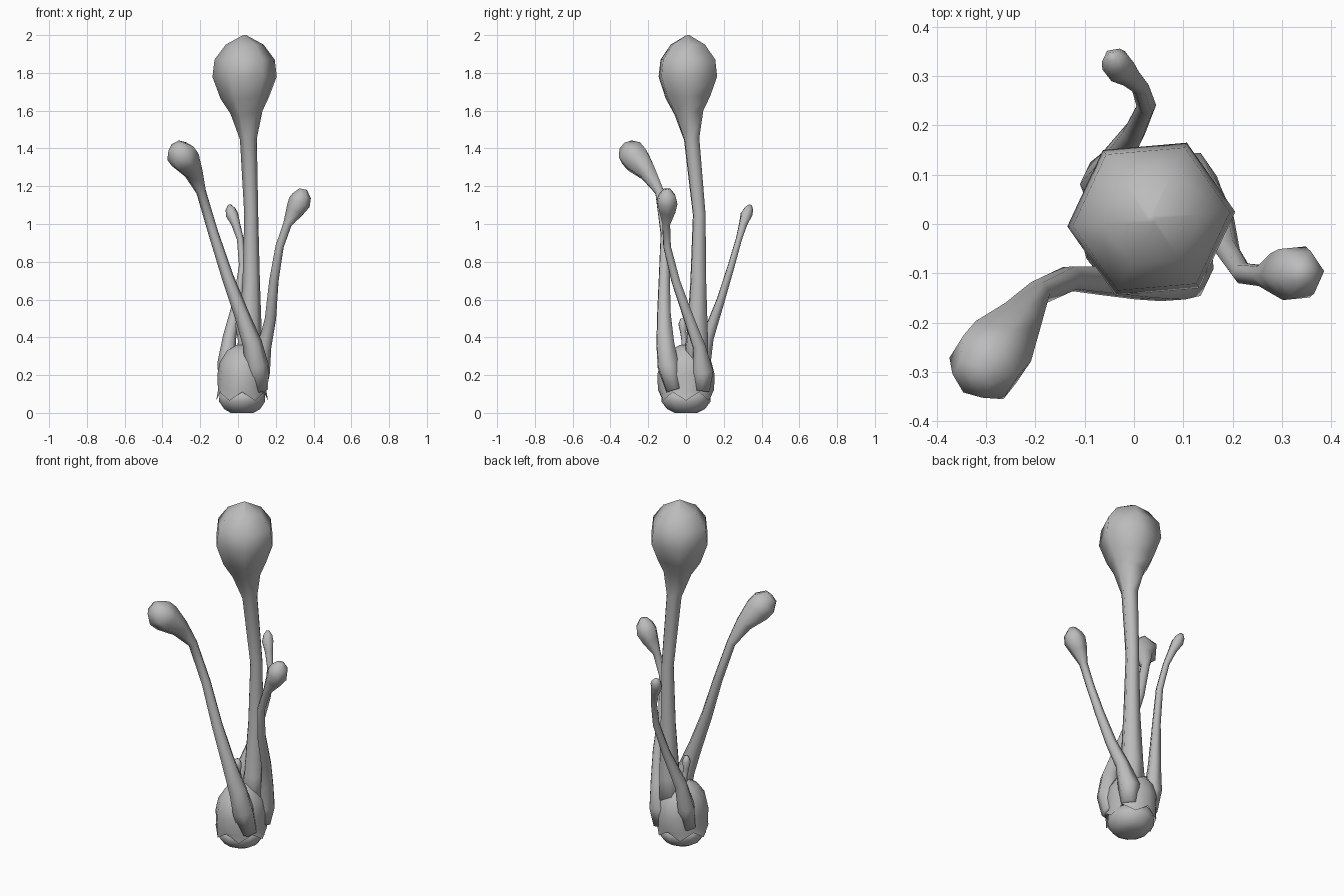
import bpy, bmesh, math
from mathutils import Vector

mat = bpy.data.materials.new("plain grey")
mat.diffuse_color = (0.5, 0.5, 0.5, 1)


def finish(bm, name):
    bmesh.ops.recalc_face_normals(bm, faces=bm.faces)
    me = bpy.data.meshes.new(name)
    bm.to_mesh(me)
    bm.free()
    me.materials.append(mat)
    for p in me.polygons:
        p.use_smooth = True
    ob = bpy.data.objects.new(name, me)
    bpy.context.collection.objects.link(ob)
    return ob


def bridge(bm, rings):
    for a, b in zip(rings, rings[1:]):
        n = len(a)
        for i in range(n):
            bm.faces.new((a[i], a[(i + 1) % n], b[(i + 1) % n], b[i]))


def stalk(name, pts, sides=6, turn=5):
    """Tapered tube through (x, y, z, radius) points, closed at both ends."""
    bm = bmesh.new()
    pos = [Vector(p[:3]) for p in pts]
    rings = []
    for i, p in enumerate(pts):
        t = (pos[min(i + 1, len(pos) - 1)] - pos[max(i - 1, 0)]).normalized()
        u = (Vector((1, 0, 0)) - t * t.x).normalized()
        v = t.cross(u)
        ring = []
        for k in range(sides):
            a = math.radians(turn) + math.tau * k / sides
            ring.append(bm.verts.new(pos[i] + p[3] * (u * math.cos(a) + v * math.sin(a))))
        rings.append(ring)
    bridge(bm, rings)
    bm.faces.new(rings[0])
    bm.faces.new(rings[-1])
    return finish(bm, name)


def lathe(name, profile, sides, cx=0.022, cy=0.0, rim=None):
    """Revolved (z, rx, ry) profile; rim lifts alternate points of the first ring."""
    bm = bmesh.new()
    rings = []
    for j, (z, rx, ry) in enumerate(profile):
        ring = []
        for k in range(sides):
            a = math.tau * k / sides
            lift = rim if rim and j == 0 and k % 2 else 0
            ring.append(bm.verts.new((cx + rx * math.cos(a), cy + ry * math.sin(a), z + lift)))
        rings.append(ring)
    bridge(bm, rings)
    bm.faces.new(rings[-1])
    if not rim:
        bm.faces.new(rings[0])
    return finish(bm, name)


# rounded foot and the scalloped sleeve around it
lathe("foot", [(0.0, 0.06, 0.06), (0.02, 0.095, 0.10), (0.06, 0.122, 0.13),
               (0.11, 0.12, 0.13)], 12)
lathe("base_sleeve", [(0.065, 0.137, 0.14), (0.12, 0.128, 0.148), (0.2, 0.132, 0.152),
                      (0.27, 0.118, 0.135), (0.33, 0.08, 0.09), (0.36, 0.03, 0.03)],
      12, rim=0.045)

# tall centre stalk with the large bulb
stalk("main_stalk", [
    (0.055, 0.045, 0.2, 0.08), (0.065, 0.06, 0.4, 0.062), (0.07, 0.065, 0.7, 0.046),
    (0.07, 0.07, 1.05, 0.037), (0.055, 0.03, 1.45, 0.045), (0.045, 0.015, 1.59, 0.085),
    (0.037, 0.01, 1.67, 0.13), (0.035, 0.01, 1.78, 0.171), (0.035, 0.01, 1.87, 0.16),
    (0.035, 0.01, 1.95, 0.1), (0.035, 0.01, 2.0, 0.008)])

# three side stalks with small bulbs
stalk("front_left_stalk", [
    (0.11, -0.06, 0.12, 0.05), (0.1, -0.095, 0.25, 0.062), (0.075, -0.11, 0.37, 0.052),
    (0.02, -0.117, 0.52, 0.04), (-0.055, -0.115, 0.72, 0.032), (-0.13, -0.11, 0.95, 0.027),
    (-0.195, -0.14, 1.17, 0.026), (-0.235, -0.2, 1.27, 0.05), (-0.28, -0.26, 1.34, 0.08),
    (-0.305, -0.29, 1.375, 0.08), (-0.33, -0.315, 1.41, 0.045), (-0.335, -0.32, 1.415, 0.01)])
stalk("right_stalk", [
    (0.1, 0.08, 0.12, 0.05), (0.11, 0.09, 0.22, 0.06), (0.14, 0.07, 0.35, 0.037),
    (0.172, 0.015, 0.5, 0.03), (0.19, -0.055, 0.7, 0.025), (0.22, -0.1, 0.88, 0.022),
    (0.262, -0.105, 1.0, 0.023), (0.3, -0.1, 1.07, 0.048), (0.325, -0.1, 1.115, 0.06),
    (0.338, -0.1, 1.15, 0.05), (0.345, -0.1, 1.185, 0.02)])
stalk("back_stalk", [
    (-0.05, 0.06, 0.14, 0.05), (-0.06, 0.085, 0.26, 0.05), (-0.045, 0.115, 0.4, 0.036),
    (0.0, 0.185, 0.6, 0.024), (0.025, 0.24, 0.78, 0.02), (0.012, 0.28, 0.92, 0.018),
    (-0.012, 0.303, 1.0, 0.024), (-0.032, 0.32, 1.05, 0.034), (-0.04, 0.333, 1.08, 0.026),
    (-0.045, 0.34, 1.1, 0.01)])

# tiny sprout inside the cluster
stalk("small_sprout", [
    (0.02, 0.0, 0.3, 0.03), (0.015, -0.01, 0.38, 0.015), (0.01, -0.015, 0.43, 0.018),
    (0.01, -0.018, 0.47, 0.025), (0.01, -0.018, 0.5, 0.012)])
